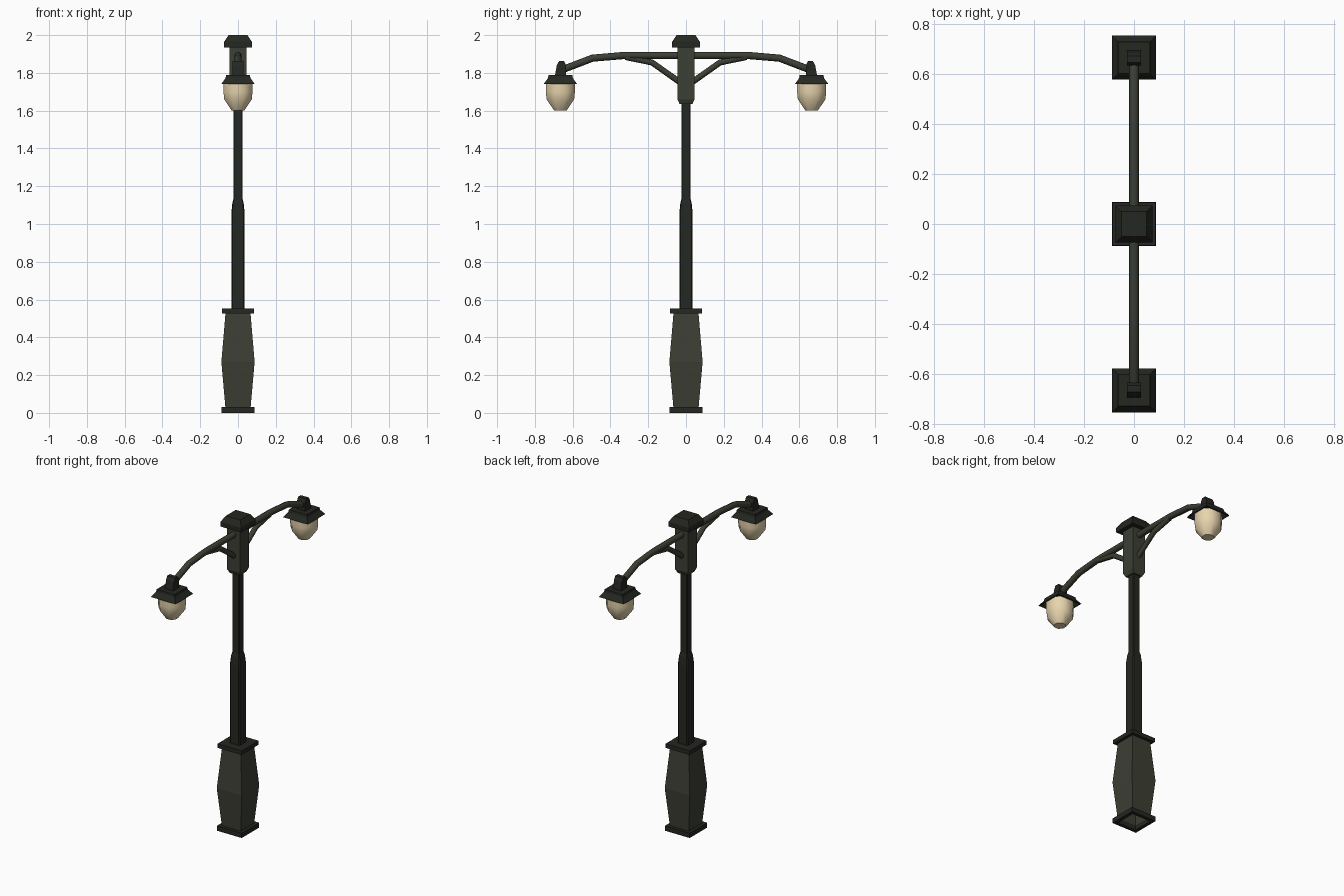
import bpy, bmesh, math

if "Cube" in bpy.data.objects:
    bpy.data.objects.remove(bpy.data.objects["Cube"])


def material(name, rgb):
    m = bpy.data.materials.new(name)
    m.diffuse_color = (*rgb, 1)
    m.use_nodes = True
    m.node_tree.nodes["Principled BSDF"].inputs["Base Color"].default_value = m.diffuse_color
    return m


GREEN = material("green_metal", (0.045, 0.05, 0.034))
DARK = material("dark_metal", (0.018, 0.02, 0.015))
GLASS = material("warm_glass", (0.80, 0.66, 0.42))


def stack(name, profile, mat, y=0, chamfer=0, caps=True):
    """Loft of squares (half width, z); chamfer is the cut share of each half side."""
    bm = bmesh.new()
    rings = []
    for w, z in profile:
        pts = []
        for q in range(4):
            c, s = [(1, 0), (0, 1), (-1, 0), (0, -1)][q]
            local = [(w, w * (1 - chamfer))]
            if chamfer:
                local.append((w * (1 - chamfer), w))
            pts += [(a * c - b * s, a * s + b * c) for a, b in local]
        rings.append([bm.verts.new((px, py + y, z)) for px, py in pts])
    n = len(rings[0])
    for a, b in zip(rings, rings[1:]):
        for i in range(n):
            j = (i + 1) % n
            bm.faces.new((a[i], a[j], b[j], b[i]))
    if caps:
        bm.faces.new(rings[0][::-1])
        bm.faces.new(rings[-1])
    return finish(name, bm, mat)


def finish(name, bm, mat):
    bmesh.ops.recalc_face_normals(bm, faces=bm.faces)
    me = bpy.data.meshes.new(name)
    bm.to_mesh(me)
    bm.free()
    me.materials.append(mat)
    ob = bpy.data.objects.new(name, me)
    bpy.context.collection.objects.link(ob)
    return ob


def tube(name, path, radius):
    """Eight-sided bar along (y, z) points."""
    cu = bpy.data.curves.new(name, 'CURVE')
    cu.dimensions = '3D'
    cu.bevel_depth = radius
    cu.bevel_resolution = 2
    cu.use_fill_caps = True
    sp = cu.splines.new('POLY')
    sp.points.add(len(path) - 1)
    for p, (y, z) in zip(sp.points, path):
        p.co = (0, y, z, 1)
    cu.materials.append(GREEN)
    bpy.context.collection.objects.link(bpy.data.objects.new(name, cu))


def prism(name, outline, half, mat):
    """Side outline in (y, z), extruded across x."""
    bm = bmesh.new()
    f = bm.faces.new([bm.verts.new((-half, y, z)) for y, z in outline])
    new = bmesh.ops.extrude_face_region(bm, geom=[f])["geom"]
    bmesh.ops.translate(bm, vec=(2 * half, 0, 0),
                        verts=[v for v in new if isinstance(v, bmesh.types.BMVert)])
    return finish(name, bm, mat)


# Pedestal, hollow underneath
stack("plinth", [(0.066, 0.03), (0.066, 0), (0.088, 0), (0.088, 0.03), (0.066, 0.03)],
      DARK, caps=False)
stack("pedestal", [(0.066, 0.02), (0.088, 0.27), (0.066, 0.53)], GREEN, caps=False)
stack("pedestal_flange", [(0.085, 0.527), (0.085, 0.553)], DARK)

# Stepped pole
stack("pole", [(0.035, 0.55), (0.035, 1.06), (0.03, 1.11), (0.025, 1.13), (0.025, 1.66)],
      DARK, chamfer=0.15)

# Head block and cap
stack("head_block", [(0.034, 1.635), (0.045, 1.66), (0.045, 1.94)], GREEN)
stack("head_cap", [(0.073, 1.935), (0.073, 1.965), (0.05, 2.0)], DARK)

# Arms and lamps on both sides
for side, s in (("right", 1), ("left", -1)):
    tube(side + "_arm", [(s * y, z) for y, z in
                         [(0.02, 1.892), (0.33, 1.892), (0.495, 1.878), (0.66, 1.815)]], 0.019)
    tube(side + "_brace", [(s * y, z) for y, z in
                           [(0.02, 1.742), (0.18, 1.855), (0.32, 1.884)]], 0.016)
    prism(side + "_lamp_knuckle", [(s * y, z) for y, z in
          [(0.634, 1.78), (0.695, 1.78), (0.684, 1.84), (0.672, 1.862), (0.645, 1.862),
           (0.634, 1.84)]], 0.028, DARK)
    stack(side + "_lamp_hood", [(0.05, 1.772), (0.083, 1.74), (0.088, 1.742),
                                (0.066, 1.772), (0.063, 1.788)], DARK, y=s * 0.665)
    globe = stack(side + "_lamp_globe", [(0.077, 1.755), (0.077, 1.70), (0.073, 1.66),
                                         (0.034, 1.602)],
                  GLASS, y=s * 0.665, chamfer=0.586)
    bpy.ops.object.select_all(action='DESELECT')
    globe.select_set(True)
    bpy.context.view_layer.objects.active = globe
    bpy.ops.object.shade_smooth_by_angle(angle=math.radians(50))
